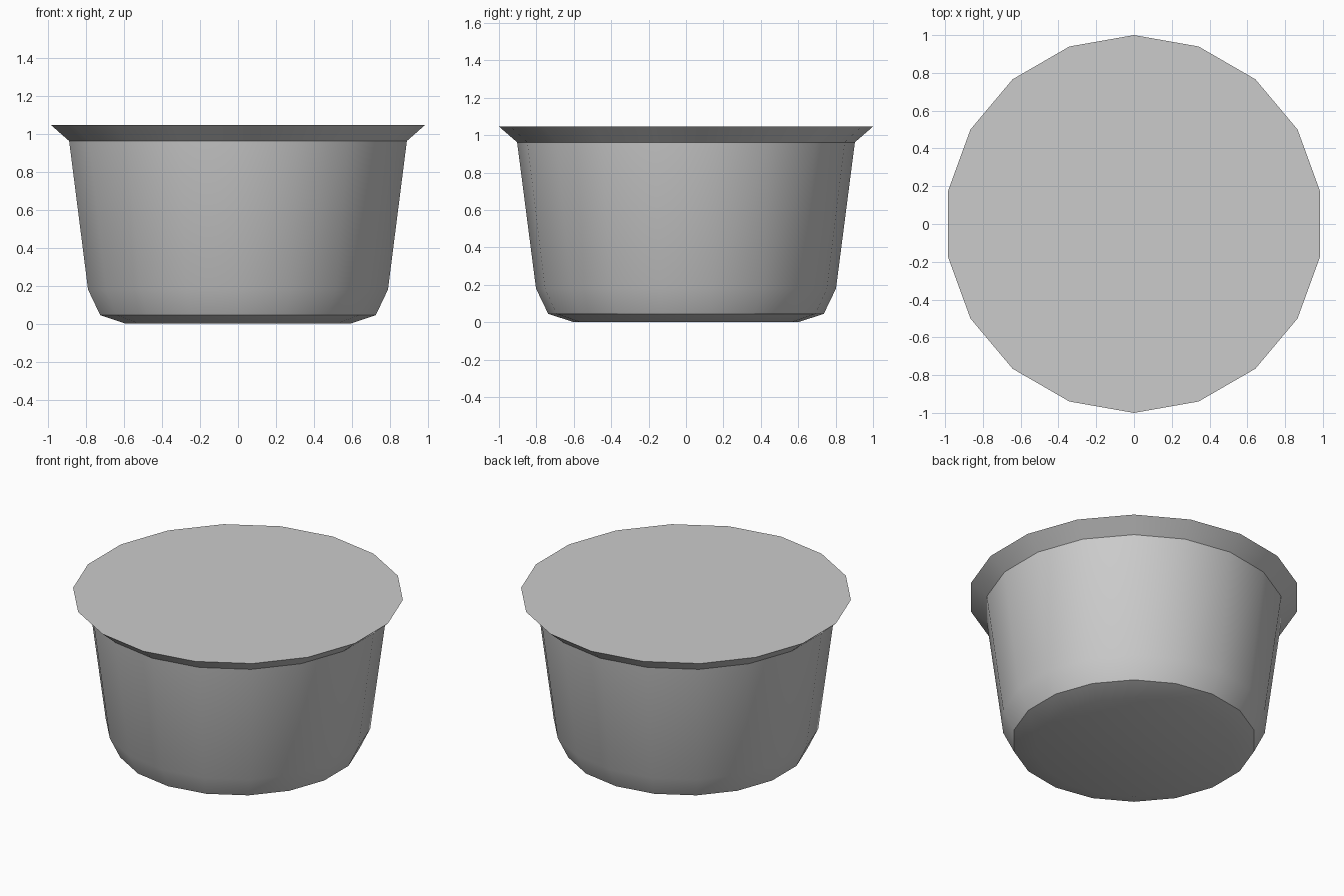
import bpy, bmesh
from math import cos, sin, pi, radians

if "Cube" in bpy.data.objects:
    bpy.data.objects.remove(bpy.data.objects["Cube"])

SIDES = 18
# (radius, z) from the base up to the flared rim
PROFILE = [(0.6, 0.0), (0.737, 0.045), (0.802, 0.18), (0.903, 0.962), (1.0, 1.046)]

bm = bmesh.new()
rings = []
for r, z in PROFILE:
    rings.append([bm.verts.new((r * cos(pi / 2 + 2 * pi * i / SIDES),
                                r * sin(pi / 2 + 2 * pi * i / SIDES), z))
                  for i in range(SIDES)])

# walls
for lo, hi in zip(rings, rings[1:]):
    for i in range(SIDES):
        j = (i + 1) % SIDES
        bm.faces.new((lo[i], lo[j], hi[j], hi[i]))

# flat base and flat top
bm.faces.new(rings[0][::-1])
bm.faces.new(rings[-1])

mesh = bpy.data.meshes.new("tub")
bm.to_mesh(mesh)
bm.free()
tub = bpy.data.objects.new("tub", mesh)
bpy.context.collection.objects.link(tub)

# smooth round the wall, sharp at the rim and base
bpy.context.view_layer.objects.active = tub
tub.select_set(True)
bpy.ops.object.shade_smooth_by_angle(angle=radians(30))
